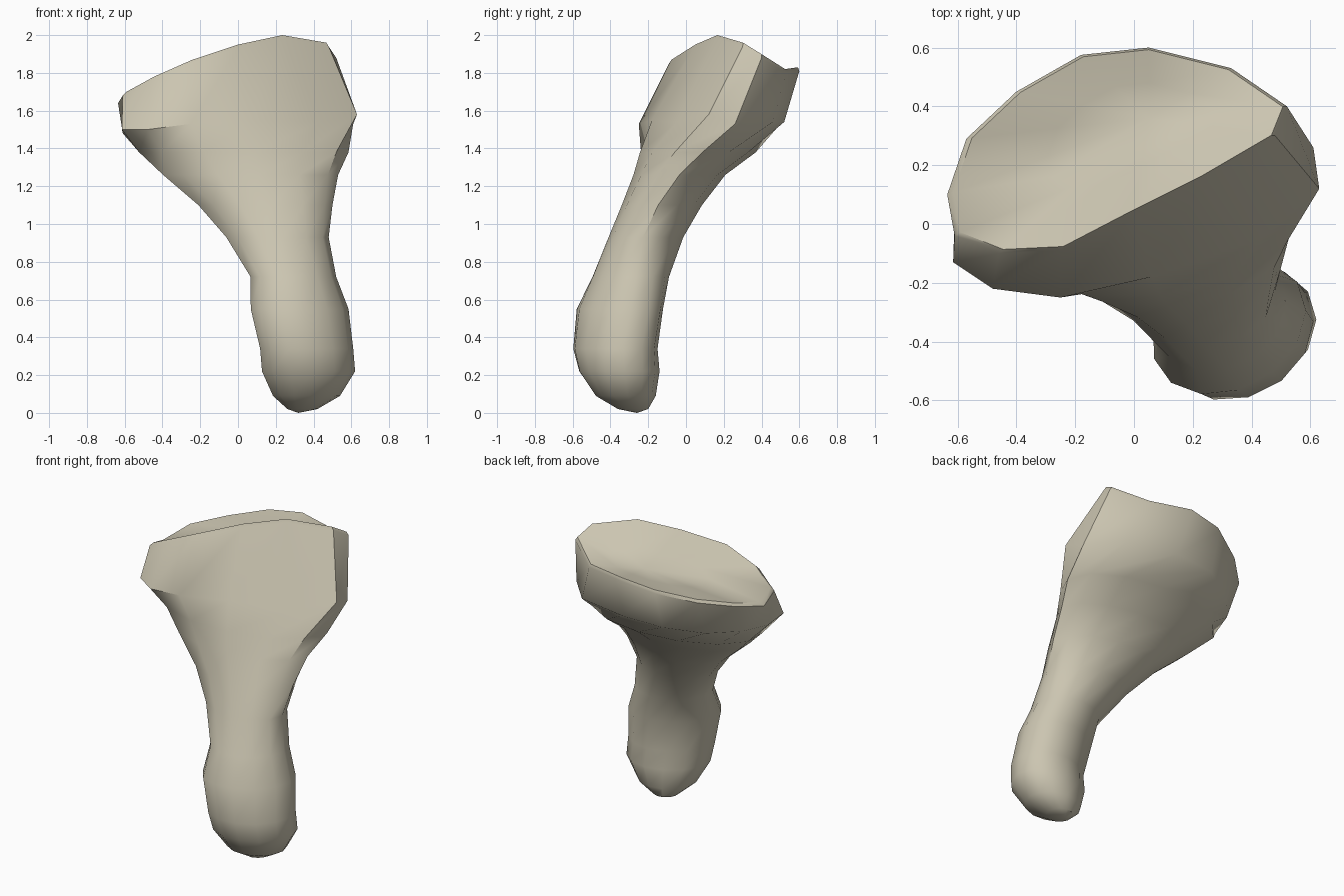
import bpy, bmesh, math
from mathutils import Vector

cube = bpy.data.objects.get("Cube")
if cube:
    bpy.data.objects.remove(cube, do_unlink=True)

mat = bpy.data.materials.new("pale_bone_beige")
colour = (0.60, 0.56, 0.44, 1)
mat.use_nodes = True
mat.diffuse_color = colour
shader = next(n for n in mat.node_tree.nodes if n.type == "BSDF_PRINCIPLED")
shader.inputs["Base Color"].default_value = colour
shader.inputs["Roughness"].default_value = 0.8

# Shaft sections: height, left x, right x, front y, back y, skew in degrees
SECTIONS = [
    (0.02, .26, .42, -.36, -.20, 0),
    (0.09, .18, .54, -.48, -.16, 4),
    (0.22, .12, .62, -.57, -.14, 8),
    (0.34, .11, .61, -.60, -.15, 11),
    (0.55, .06, .585, -.58, -.12, 14),
    (0.72, .06, .52, -.50, -.09, 8),
    (0.93, -.07, .48, -.41, -.01, -5),
    (1.10, -.22, .50, -.34, .09, -6),
    (1.26, -.41, .53, -.28, .21, 0),
    (1.38, -.54, .585, -.25, .37, 5),
]

# Widest loop of the flared head, counter-clockwise from the right corner
HEAD = [Vector(p) for p in (
    (.61, .26, 1.53), (.43, .46, 1.54), (.10, .52, 1.54), (-.18, .50, 1.53),
    (-.40, .37, 1.50), (-.55, .20, 1.49), (-.61, .02, 1.48), (-.615, -.13, 1.50),
    (-.48, -.22, 1.50), (-.25, -.25, 1.53), (.06, -.18, 1.55), (.43, -.05, 1.54),
    (.63, .12, 1.58))]

# Tilted rim above it, in the same order
RIM = [Vector(p) for p in (
    (.52, .40, 1.90), (.33, .53, 1.82), (.05, .60, 1.83), (-.18, .575, 1.80),
    (-.40, .45, 1.75), (-.57, .29, 1.71), (-.635, .10, 1.66), (-.61, -.04, 1.70),
    (-.46, -.10, 1.78), (-.25, -.09, 1.87), (0, .04, 1.95), (.24, .16, 2.0),
    (.48, .30, 1.96))]
SIDES = len(RIM)
DISH = Vector((.05, .36, 1.80))


def section(z, x0, x1, y0, y1, skew):
    """Skewed oval that fills the given bounds."""
    pts = []
    for k in range(SIDES):
        t = math.tau * k / SIDES
        dx = math.cos(t)
        dy = math.sin(t + math.radians(skew))
        pts.append(Vector(((x0 + x1) / 2 + dx * (x1 - x0) / 2,
                           (y0 + y1) / 2 + dy * (y1 - y0) / 2, z)))
    return pts


def inset(p, amount):
    """Move a rim point level towards the middle of the dish."""
    return Vector((*p.xy.lerp(DISH.xy, amount), p.z))


# Loft the shaft, the head, the bevelled rim and the shallow dish on top
rings = [section(*s) for s in SECTIONS]
rings += [HEAD,
          [p - Vector((0, 0, 0.02)) for p in RIM],
          [inset(p, 0.03) for p in RIM],
          [p.lerp(DISH, 0.5) - Vector((0, 0, 0.005)) for p in RIM]]

bm = bmesh.new()
loops = [[bm.verts.new(p) for p in ring] for ring in rings]
for a, b in zip(loops, loops[1:]):
    for i in range(SIDES):
        j = (i + 1) % SIDES
        bm.faces.new((a[i], a[j], b[j], b[i]))
foot = bm.verts.new((.32, -.26, 0))
centre = bm.verts.new(DISH)
for i in range(SIDES):
    j = (i + 1) % SIDES
    bm.faces.new((foot, loops[0][j], loops[0][i]))
    bm.faces.new((centre, loops[-1][i], loops[-1][j]))
bmesh.ops.recalc_face_normals(bm, faces=bm.faces)

mesh = bpy.data.meshes.new("flared_bone")
bm.to_mesh(mesh)
bm.free()
mesh.materials.append(mat)
bone = bpy.data.objects.new("flared_bone", mesh)
bpy.context.collection.objects.link(bone)

# Smooth body with a crisp rim
for o in bpy.context.selected_objects:
    o.select_set(False)
bone.select_set(True)
bpy.context.view_layer.objects.active = bone
bpy.ops.object.shade_smooth_by_angle(angle=math.radians(38))
